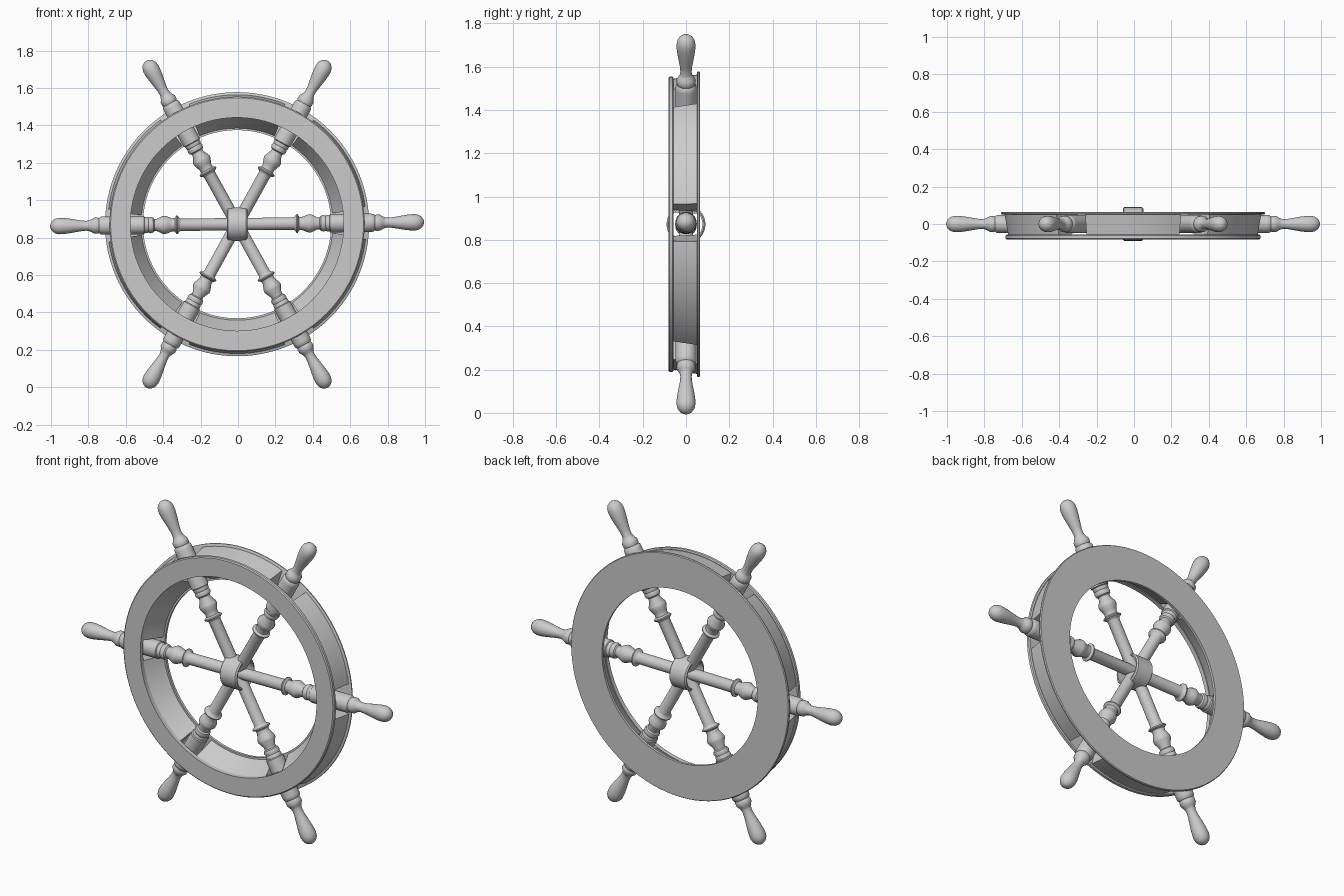
import bpy, bmesh, math
from mathutils import Matrix, Vector

if "Cube" in bpy.data.objects:
    bpy.data.objects.remove(bpy.data.objects["Cube"])

CENTRE = Vector((-0.005, 0, 0.872))
SPOKES = [0.6, 61, 119]          # three full-length spokes, degrees from +x


def finish(name, bm, angle=35):
    bmesh.ops.recalc_face_normals(bm, faces=bm.faces[:])
    me = bpy.data.meshes.new(name)
    bm.to_mesh(me)
    bm.free()
    ob = bpy.data.objects.new(name, me)
    bpy.context.collection.objects.link(ob)
    bpy.ops.object.select_all(action='DESELECT')
    ob.select_set(True)
    bpy.context.view_layer.objects.active = ob
    bpy.ops.object.shade_smooth_by_angle(angle=math.radians(angle))
    return ob


def polar(r, y, a):
    return Vector((r * math.cos(a), y, r * math.sin(a))) + CENTRE


def bridge(bm, rows, closed):
    """Skin successive closed loops of vertices."""
    n = len(rows[0])
    for i in range(len(rows) if closed else len(rows) - 1):
        a, b = rows[i], rows[(i + 1) % len(rows)]
        for j in range(n):
            k = (j + 1) % n
            bm.faces.new((a[j], a[k], b[k], b[j]))


def ring(name, profile, steps=96):
    """Sweep a closed (radius, y) section around the wheel axis."""
    bm = bmesh.new()
    rows = [[bm.verts.new(polar(r, y, 2 * math.pi * i / steps)) for r, y in profile]
            for i in range(steps)]
    bridge(bm, rows, True)
    return finish(name, bm)


def segment(name, a0, a1, steps=20):
    """Rim block between two spokes, tapering towards the front."""
    section = [(0.575, -0.058, 6), (0.672, -0.058, 7.3),
               (0.692, 0.052, 7.3), (0.512, 0.052, 6)]
    bm = bmesh.new()
    rows = []
    for i in range(steps + 1):
        t = i / steps
        rows.append([bm.verts.new(polar(r, y, math.radians((a0 + g) * (1 - t) + (a1 - g) * t)))
                     for r, y, g in section])
    bridge(bm, rows, False)
    bm.faces.new(rows[0])
    bm.faces.new(rows[-1])
    return finish(name, bm)


def turned(name, profile, angle, sides=28):
    """Lathe (distance, radius) points about a radial axis of the wheel."""
    bm = bmesh.new()
    rot = Matrix.Rotation(-math.radians(angle), 4, 'Y')
    rows = []
    for d, r in profile:
        rows.append([bm.verts.new(CENTRE + rot @ Vector((
            d, r * math.cos(2 * math.pi * j / sides), r * math.sin(2 * math.pi * j / sides))))
            for j in range(sides)])
    bridge(bm, rows, False)
    bm.faces.new(rows[0])
    bm.faces.new(rows[-1])
    return finish(name, bm)


# front and back rim rings
ring("front_rim_ring", [(0.57, -0.082), (0.676, -0.082), (0.682, -0.077),
                        (0.682, -0.062), (0.676, -0.057), (0.57, -0.057)])
ring("back_rim_ring", [(0.503, 0.05), (0.7, 0.05), (0.706, 0.054),
                       (0.706, 0.06), (0.702, 0.065), (0.503, 0.065)])

# rim blocks between the spokes
angles = SPOKES + [a + 180 for a in SPOKES] + [360 + SPOKES[0]]
for a0, a1 in zip(angles, angles[1:]):
    segment("rim_block", a0, a1)

# turned spokes, each running through the hub with a handle at both ends
half = [(0.300, 0.033), (0.308, 0.036), (0.318, 0.050), (0.324, 0.050), (0.332, 0.036),
        (0.348, 0.035), (0.362, 0.041), (0.385, 0.049), (0.395, 0.049), (0.430, 0.032),
        (0.442, 0.032), (0.448, 0.040), (0.462, 0.044), (0.474, 0.040), (0.480, 0.043),
        (0.494, 0.043), (0.498, 0.049), (0.715, 0.049), (0.730, 0.047), (0.738, 0.040),
        (0.745, 0.043), (0.765, 0.043), (0.775, 0.036), (0.790, 0.029)]
handle = [(0.790, 0.029), (0.805, 0.026), (0.830, 0.028), (0.860, 0.033), (0.895, 0.039),
          (0.925, 0.043), (0.950, 0.044), (0.970, 0.040), (0.985, 0.031), (0.995, 0.018),
          (0.999, 0.006)]
for a in SPOKES:
    turned("spoke", [(-d, r) for d, r in reversed(half)] + half, a)
for a in angles[:-1]:
    turned("handle", handle, a)

# hub: short open band whose axis lies along x
bm = bmesh.new()
sides = 32
section = [(-0.055, 0.083), (-0.048, 0.090), (0.048, 0.090),
           (0.055, 0.083), (0.055, 0.076), (-0.055, 0.076)]
rows = [[bm.verts.new(CENTRE + Vector((x, r * math.cos(t), r * math.sin(t)))) for x, r in section]
        for t in (2 * math.pi * i / sides for i in range(sides))]
bridge(bm, rows, True)
finish("hub_band", bm)
